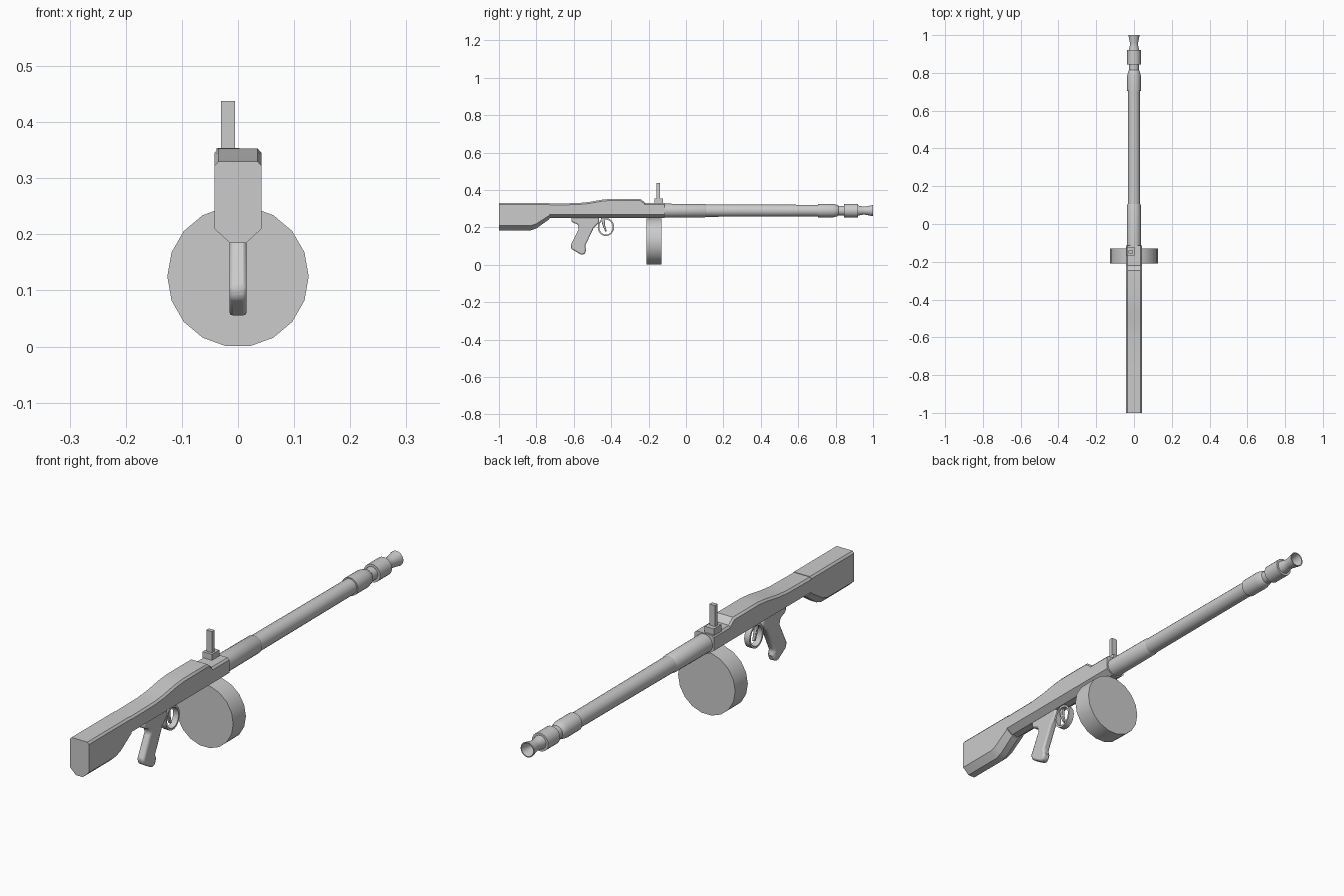
import bpy, bmesh, math
from mathutils import Vector

cube = bpy.data.objects.get("Cube")
if cube:
    bpy.data.objects.remove(cube, do_unlink=True)

# One plain grey finish for the whole model
grey = bpy.data.materials.new("plain grey")
grey.use_nodes = True
GREY = (0.6, 0.6, 0.6, 1)
grey.diffuse_color = GREY
grey.node_tree.nodes["Principled BSDF"].inputs["Base Color"].default_value = GREY


def finish(bm, name, bevel=0, smooth=30):
    bmesh.ops.recalc_face_normals(bm, faces=bm.faces[:])
    mesh = bpy.data.meshes.new(name)
    bm.to_mesh(mesh)
    bm.free()
    mesh.materials.append(grey)
    obj = bpy.data.objects.new(name, mesh)
    bpy.context.collection.objects.link(obj)
    if bevel:
        mod = obj.modifiers.new("Soft edges", "BEVEL")
        mod.width, mod.segments, mod.limit_method = bevel, 2, "ANGLE"
        mod.angle_limit = math.radians(40)
    bpy.ops.object.select_all(action="DESELECT")
    obj.select_set(True)
    bpy.context.view_layer.objects.active = obj
    bpy.ops.object.shade_smooth_by_angle(angle=math.radians(smooth))
    return obj


def skin(bm, rings, close=False):
    """Join matching closed rings of points with quads, capping open ends."""
    loops = [[bm.verts.new(p) for p in ring] for ring in rings]
    pairs = list(zip(loops, loops[1:]))
    if close:
        pairs.append((loops[-1], loops[0]))
    for a, b in pairs:
        n = len(a)
        for i in range(n):
            j = (i + 1) % n
            bm.faces.new((a[i], a[j], b[j], b[i]))
    if not close:
        bm.faces.new(loops[0])
        bm.faces.new(loops[-1])


def chamfered_body(name, stations):
    """Loft an eight-sided section; stations are (y, bottom, top, bottom chamfer)."""
    rings = []
    for y, low, high, cut in stations:
        half = [(0.015, low), (0.042, low + cut), (0.042, high - 0.008), (0.035, high)]
        section = half + [(-x, z) for x, z in reversed(half)]
        rings.append([(x, y, z) for x, z in section])
    bm = bmesh.new()
    skin(bm, rings)
    return finish(bm, name)


def lathe(name, profile, z, sides):
    """Turn (y, radius) points around an axis along y."""
    bm = bmesh.new()
    rings = []
    for y, r in profile:
        angles = [2 * math.pi * i / sides for i in range(sides)]
        rings.append([(r * math.cos(a), y, z + r * math.sin(a)) for a in angles])
    skin(bm, rings)
    return finish(bm, name)


def side_plate(name, outline, half, bevel):
    """Extrude a (y, z) outline across x."""
    bm = bmesh.new()
    skin(bm, [[(x, y, z) for y, z in outline] for x in (-half, half)])
    return finish(bm, name, bevel)


def box(name, low, high):
    bm = bmesh.new()
    bmesh.ops.create_cube(bm, size=1)
    low, high = Vector(low), Vector(high)
    bmesh.ops.scale(bm, vec=high - low, verts=bm.verts)
    bmesh.ops.translate(bm, vec=(low + high) / 2, verts=bm.verts)
    return finish(bm, name)


# Stock and receiver
chamfered_body("stock", [
    (-1, 0.185, 0.33, 0.025), (-0.83, 0.185, 0.33, 0.025),
    (-0.80, 0.195, 0.33, 0.025), (-0.73, 0.245, 0.33, 0.02)])
chamfered_body("receiver", [
    (-0.73, 0.25, 0.328, 0.02), (-0.58, 0.25, 0.33, 0.02),
    (-0.52, 0.25, 0.336, 0.02), (-0.45, 0.25, 0.348, 0.02),
    (-0.40, 0.25, 0.353, 0.02), (-0.245, 0.25, 0.353, 0.02),
    (-0.225, 0.25, 0.338, 0.02), (-0.22, 0.25, 0.33, 0.02)])
chamfered_body("front_block", [(-0.22, 0.25, 0.33, 0.02), (-0.115, 0.25, 0.33, 0.02)])

# Barrel, muzzle collars and hollow flared tip
AXIS = 0.29
lathe("barrel_sleeve", [(-0.13, 0.037), (0.10, 0.036), (0.11, 0.031)], AXIS, 20)
lathe("barrel", [(0.09, 0.033), (0.72, 0.031)], AXIS, 20)
lathe("muzzle", [
    (0.705, 0.031), (0.705, 0.036), (0.785, 0.036), (0.81, 0.030), (0.815, 0.026),
    (0.845, 0.026), (0.845, 0.036), (0.92, 0.036), (0.92, 0.027), (0.945, 0.022),
    (0.96, 0.022), (1.0, 0.030), (1.0, 0.026), (0.96, 0.018), (0.90, 0.016)], AXIS, 20)

# Drum below the front block
lathe("drum", [(-0.21, 0.126), (-0.13, 0.126)], 0.125, 18)

# Sight, offset to the right side
box("sight_base", (-0.038, -0.168, 0.32), (0.003, -0.122, 0.354))
box("sight_post", (-0.03, -0.157, 0.35), (-0.005, -0.14, 0.438))

# Grip and trigger
side_plate("grip", [
    (-0.612, 0.255), (-0.612, 0.23), (-0.578, 0.215), (-0.572, 0.195),
    (-0.617, 0.105), (-0.612, 0.085), (-0.56, 0.054), (-0.542, 0.058),
    (-0.534, 0.08), (-0.54, 0.1), (-0.495, 0.195), (-0.465, 0.225),
    (-0.465, 0.255)], 0.0155, 0.007)
side_plate("trigger", [
    (-0.455, 0.255), (-0.447, 0.215), (-0.432, 0.178), (-0.424, 0.18),
    (-0.434, 0.215), (-0.432, 0.255)], 0.006, 0.002)

# Oval trigger guard
bm = bmesh.new()
rings = []
for i in range(24):
    a = 2 * math.pi * i / 24
    c, s = math.cos(a), math.sin(a)
    rings.append([(x, -0.428 + (0.044 - t) * c, 0.202 + (0.048 - t) * s)
                  for x, t in ((-0.012, 0), (0.012, 0), (0.012, 0.008), (-0.012, 0.008))])
skin(bm, rings, close=True)
finish(bm, "trigger_guard")
